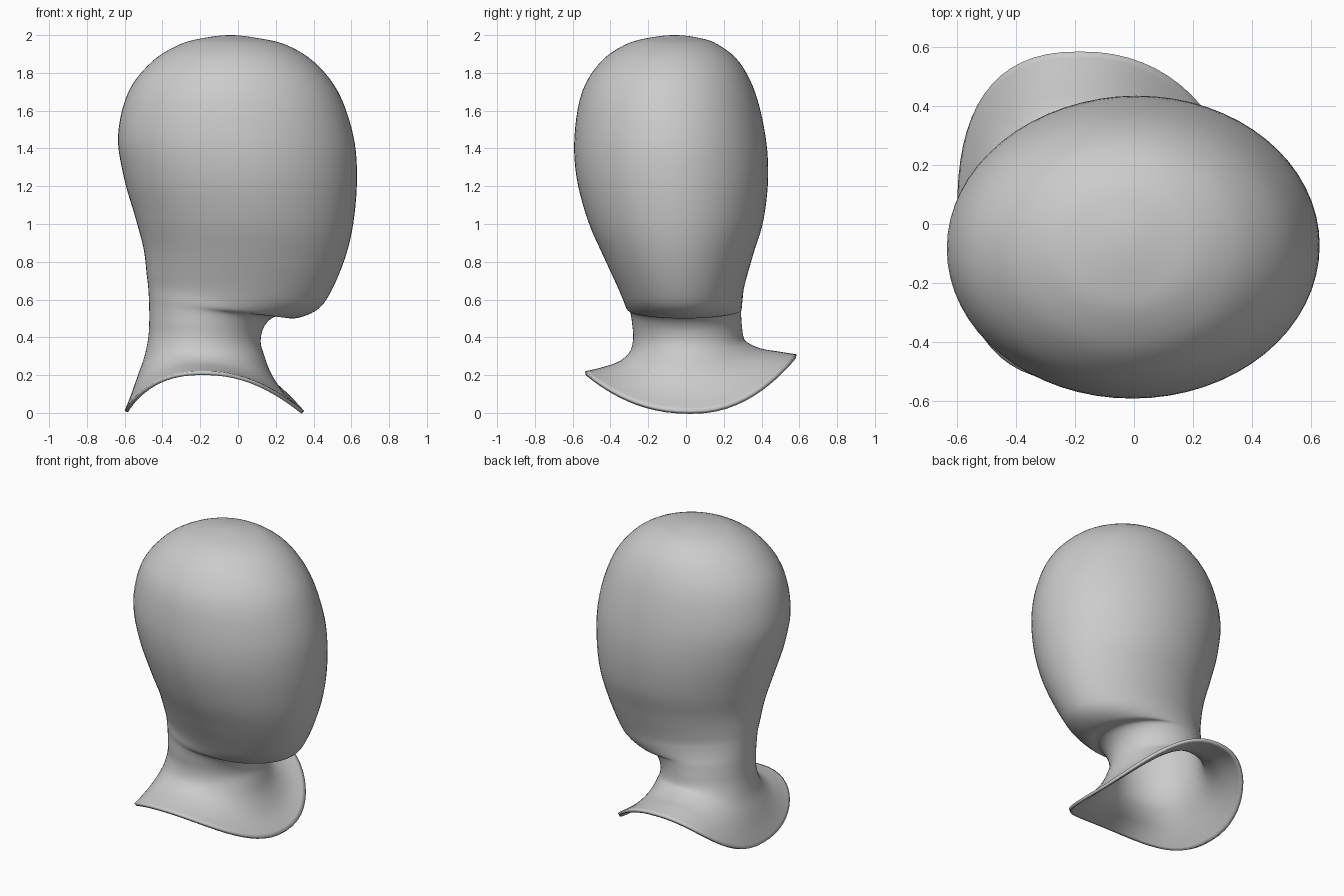
import bpy
import bmesh
import math

if "Cube" in bpy.data.objects:
    bpy.data.objects.remove(bpy.data.objects["Cube"], do_unlink=True)

SEGMENTS = 64
STEPS = 5

# Key rings from crown to collar rim:
# face x, face z, nape x, nape z, right y, left y, right lift, left lift
HEAD = [
    (-.04, 2, -.04, 2, -.06, -.06),
    (.1, 1.985, -.18, 1.985, -.2, .07),
    (.25, 1.95, -.31, 1.95, -.32, .17),
    (.4, 1.86, -.455, 1.86, -.45, .28),
    (.53, 1.7, -.58, 1.7, -.55, .365),
    (.61, 1.47, -.635, 1.47, -.59, .42),
    (.63, 1.25, -.605, 1.25, -.58, .435),
    (.61, 1, -.545, 1.04, -.52, .41),
    (.56, .8, -.5, .87, -.44, .355),
    (.48, .62, -.483, .73, -.365, .31),
    (.41, .54, -.476, .67, -.335, .3),
    (.3, .5, -.472, .61, -.315, .295),
    (.2, .51, -.47, .55, -.295, .292),
    (.14, .46, -.47, .48, -.285, .295),
]
COLLAR = [
    (.12, .38, -.475, .4, -.28, .305, 0, .01),
    (.14, .3, -.495, .3, -.3, .33, .02, .07),
    (.18, .2, -.53, .2, -.36, .4, .07, .14),
    (.25, .1, -.565, .1, -.45, .49, .14, .225),
    (.35, .01, -.6, .01, -.535, .585, .21, .3),
]


def make_material(name, colour):
    mat = bpy.data.materials.new(name)
    mat.use_nodes = True
    mat.diffuse_color = colour
    bsdf = next(n for n in mat.node_tree.nodes if n.type == 'BSDF_PRINCIPLED')
    bsdf.inputs["Base Color"].default_value = colour
    return mat


def spline(p, q, r, s, t):
    """Catmull-Rom blend of four key rings."""
    return [b + .5 * t * (c - a + t * (2 * a - 5 * b + 4 * c - d
            + t * (3 * (b - c) + d - a)))
            for a, b, c, d in zip(p, q, r, s)]


def signed_power(value, power):
    return math.copysign(abs(value) ** power, value)


def ring_points(ring):
    """Tilted oval whose two sides may be lifted into a saddle."""
    xf, zf, xb, zb, right, left, lift_right, lift_left = ring
    openness = max(lift_right, lift_left) / .3
    power = 1 - .13 * openness
    points = []
    for i in range(SEGMENTS):
        angle = math.tau * i / SEGMENTS
        c = signed_power(math.cos(angle), power)
        s = signed_power(math.sin(angle), power)
        lift = lift_left if s > 0 else lift_right
        x = (xf + xb) / 2 + c * (xf - xb) / 2 - .06 * openness * s * s
        y = (right + left) / 2 + s * (left - right) / 2
        z = (zf + zb) / 2 + c * (zf - zb) / 2 + lift * abs(s) ** 2.2
        points.append((x, y, z))
    return points


def finish(name, bm, mat):
    bmesh.ops.recalc_face_normals(bm, faces=bm.faces)
    mesh = bpy.data.meshes.new(name)
    bm.to_mesh(mesh)
    bm.free()
    mesh.materials.append(mat)
    obj = bpy.data.objects.new(name, mesh)
    bpy.context.collection.objects.link(obj)
    bpy.ops.object.select_all(action='DESELECT')
    obj.select_set(True)
    bpy.context.view_layer.objects.active = obj
    return obj


grey = make_material("plain grey", (.6, .6, .6, 1))

# Head, neck and flared collar as one lofted shell
keys = [row + (0, 0) for row in HEAD] + COLLAR
first = keys[1]
before = first[2:4] + first[:2] + (first[5], first[4], 0, 0)
after = tuple(2 * a - b for a, b in zip(keys[-1], keys[-2]))
padded = [before] + keys + [after]
rings = [spline(*padded[k:k + 4], j / STEPS)
         for k in range(len(keys) - 1) for j in range(STEPS)]
rings.append(keys[-1])

bm = bmesh.new()
crown = bm.verts.new((keys[0][0], keys[0][4], keys[0][1]))
loops = [[bm.verts.new(p) for p in ring_points(r)] for r in rings[1:]]
for i in range(SEGMENTS):
    n = (i + 1) % SEGMENTS
    bm.faces.new((crown, loops[0][i], loops[0][n]))
    for upper, lower in zip(loops, loops[1:]):
        bm.faces.new((upper[i], lower[i], lower[n], upper[n]))
shell = finish("head_and_collar", bm, grey)
wall = shell.modifiers.new("wall", 'SOLIDIFY')
wall.thickness = .02
wall.offset = -1
bpy.ops.object.shade_smooth_by_angle(angle=math.radians(50))

# Stand socket hidden inside the neck
bm = bmesh.new()
bmesh.ops.create_cone(bm, cap_ends=True, segments=32, radius1=.055,
                      radius2=.055, depth=.4)
bottom = min(bm.faces, key=lambda f: f.calc_center_median().z)
bmesh.ops.inset_region(bm, faces=[bottom], thickness=.025)
bmesh.ops.translate(bm, verts=bottom.verts, vec=(0, 0, .2))
socket = finish("stand_socket", bm, grey)
socket.location = (-.05, .05, .6)
bpy.ops.object.shade_smooth_by_angle(angle=math.radians(40))
